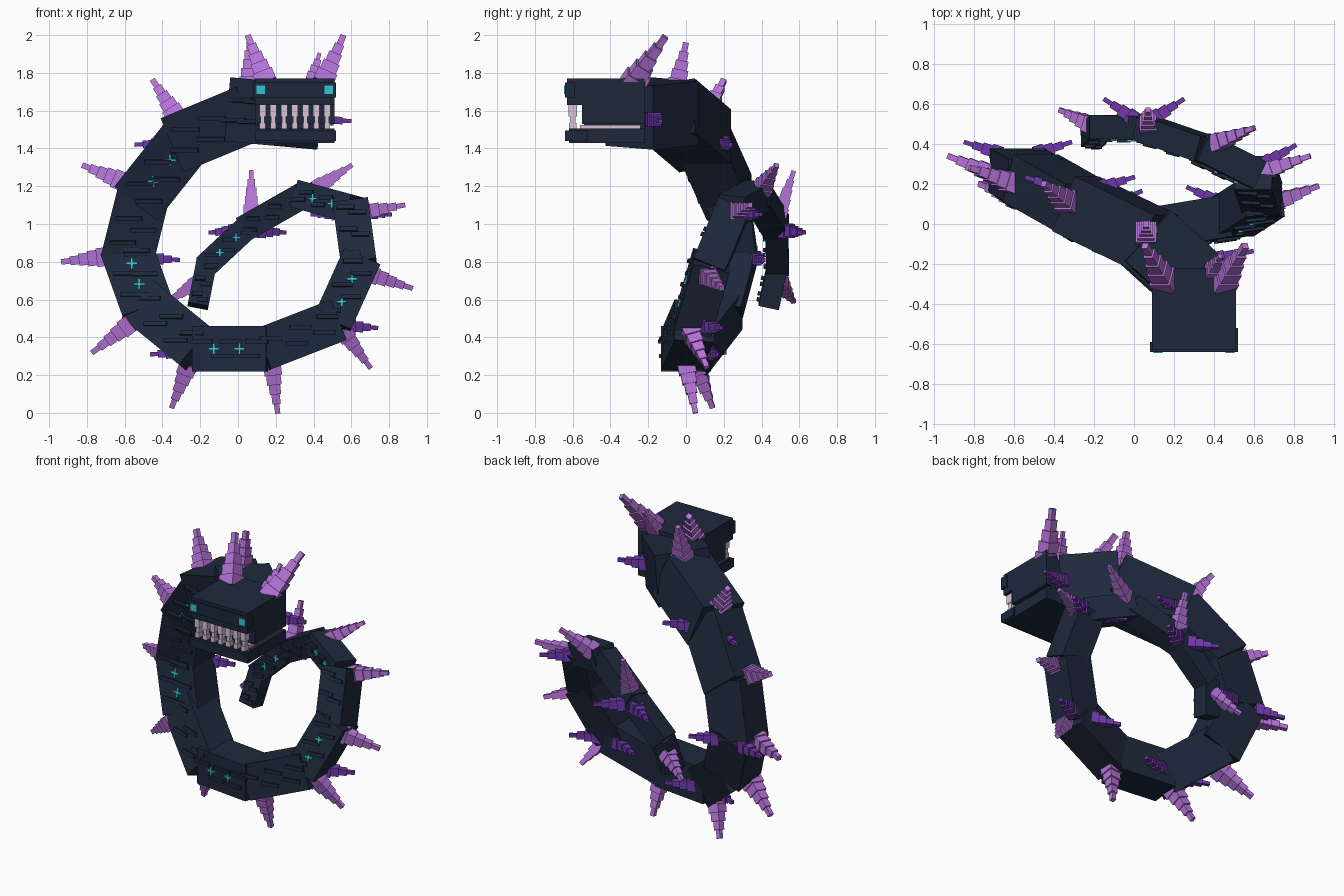
import bpy, bmesh
from mathutils import Matrix, Vector as V

cube = bpy.data.objects.get("Cube")
if cube:
    bpy.data.objects.remove(cube, do_unlink=True)


def material(name, rgb):
    m = bpy.data.materials.new(name)
    m.use_nodes = True
    m.diffuse_color = (*rgb, 1)
    node = next(n for n in m.node_tree.nodes if n.type == "BSDF_PRINCIPLED")
    node.inputs["Base Color"].default_value = (*rgb, 1)
    node.inputs["Roughness"].default_value = 0.8
    return m


NAVY = material("dark navy", (0.013, 0.022, 0.046))
LILAC = material("lilac", (0.46, 0.17, 0.69))
PURPLE = material("deep purple", (0.16, 0.04, 0.41))
CYAN = material("cyan", (0.03, 0.56, 0.66))
IVORY = material("pale pink ivory", (0.70, 0.55, 0.69))
X, Y, Z = V((1, 0, 0)), V((0, 1, 0)), V((0, 0, 1))


def add_box(bm, centre, size, axes=(X, Y, Z)):
    """Add a box with the given centre, size and local axes."""
    m = Matrix([a * s for a, s in zip(axes, size)]).transposed().to_4x4()
    m.translation = V(centre)
    bmesh.ops.create_cube(bm, size=1, matrix=m)


def add_span(bm, x, y, z):
    """Add a world-aligned box from three (low, high) ranges."""
    r = (x, y, z)
    add_box(bm, [(a + b) / 2 for a, b in r], [b - a for a, b in r])


def finish(bm, name, mat):
    bmesh.ops.recalc_face_normals(bm, faces=bm.faces)
    mesh = bpy.data.meshes.new(name)
    bm.to_mesh(mesh)
    bm.free()
    mesh.materials.append(mat)
    obj = bpy.data.objects.new(name, mesh)
    bpy.context.scene.collection.objects.link(obj)


def spike(name, base, tip, width, tiers, mat):
    """Stack of ever thinner boxes from base to tip."""
    base, tip = V(base), V(tip)
    t = (tip - base).normalized()
    side = t.cross(Y).normalized()
    step = (tip - base) / tiers
    bm = bmesh.new()
    for i in range(tiers):
        w = width * (1 - 0.7 * i / (tiers - 1))
        add_box(bm, base + step * (i + 0.5), (step.length * 1.05, w, w),
                (t, side, t.cross(side)))
    finish(bm, name, mat)


# Coiled body: joints from the neck to the tail tip
joints = [V(p) for p in (
    (0.30, -0.28, 1.575), (0.08, -0.08, 1.595), (-0.27, 0.09, 1.45),
    (-0.50, 0.22, 1.16), (-0.58, 0.265, 0.84), (-0.48, 0.19, 0.56),
    (-0.21, 0.02, 0.34), (0.14, -0.02, 0.34), (0.50, 0.04, 0.48),
    (0.64, 0.13, 0.79), (0.60, 0.25, 1.08), (0.34, 0.38, 1.15),
    (0.05, 0.48, 0.985), (-0.17, 0.485, 0.78), (-0.21, 0.44, 0.575))]
# Width and depth of each segment
sections = (
    (0.34, 0.34), (0.31, 0.30), (0.29, 0.25), (0.28, 0.22), (0.28, 0.22),
    (0.26, 0.22), (0.24, 0.22), (0.23, 0.21), (0.21, 0.20), (0.19, 0.18),
    (0.15, 0.15), (0.14, 0.13), (0.13, 0.12), (0.11, 0.11))

for i, (w, d) in enumerate(sections):
    a, b = joints[i], joints[i + 1]
    t = (b - a).normalized()
    n = V((t.z, 0, -t.x)).normalized()
    back = t.cross(n)
    bm = bmesh.new()
    add_box(bm, (a + b) / 2, ((b - a).length + w * 0.18, w, d), (t, n, back))
    finish(bm, f"body_segment_{i + 1}", NAVY)

    # Staggered level slats on the front of the segment
    up = (Z - back * Z.dot(back)).normalized()
    side = up.cross(back)
    bm = bmesh.new()
    for k, f in enumerate((0.08, 0.4, 0.52, 0.8, 0.92)):
        shift = w * (0.16 if k % 2 else -0.16)
        add_box(bm, a.lerp(b, f) - back * d / 2 + n * shift,
                (w * 0.5, 0.022, 0.03), (side, up, back))
    finish(bm, f"belly_slats_{i + 1}", NAVY)

    # Pair of glowing crosses on every other segment
    if i % 2 == 0 and i > 0:
        bm = bmesh.new()
        for f in (0.27, 0.66):
            c = a.lerp(b, f) - back * (d / 2 + 0.004)
            s = 0.03 + w * 0.11
            for size in ((s, 0.012, 0.009), (0.012, s, 0.009)):
                add_box(bm, c, size, (side, up, back))
        finish(bm, f"glow_crosses_{i + 1}", CYAN)

    # Small spikes swept out to both sides of every other joint
    if i % 2 == 0:
        for label, sx in (("left", 1), ("right", -1)):
            start = a + V((sx * w * 0.3, w * 0.3, -0.02))
            tip = a + V((sx * (0.14 + w * 0.46), 0.145, -0.03))
            spike(f"side_spike_{label}_{i + 1}", start, tip, 0.074, 4, PURPLE)

# Large spikes along the outside of the coil
ridge = (
    ((0.06, -0.05, 1.72), (0.06, 0.00, 1.96)),
    ((-0.32, 0.10, 1.56), (-0.45, 0.20, 1.76)),
    ((-0.60, 0.20, 1.22), (-0.82, 0.28, 1.31)),
    ((-0.68, 0.24, 0.83), (-0.93, 0.34, 0.80)),
    ((-0.56, 0.12, 0.48), (-0.77, 0.20, 0.32)),
    ((-0.26, 0.05, 0.26), (-0.35, 0.14, 0.03)),
    ((0.18, 0.00, 0.26), (0.21, 0.05, 0.00)),
    ((0.55, 0.02, 0.44), (0.70, 0.11, 0.24)),
    ((0.68, 0.10, 0.74), (0.92, 0.19, 0.66)),
    ((0.64, 0.26, 1.06), (0.88, 0.34, 1.10)),
    ((0.40, 0.40, 1.18), (0.60, 0.48, 1.31)),
    ((0.07, 0.49, 1.04), (0.07, 0.57, 1.28)),
    ((-0.20, 0.49, 0.70), (-0.37, 0.57, 0.59)))
for i, (base, tip) in enumerate(ridge):
    spike(f"ridge_spike_{i + 1}", base, tip, 0.105 - 0.002 * i, 5, LILAC)

# Horns on the back of the head
for label, sx in (("left", 1), ("right", -1)):
    spike(f"horn_{label}", (0.30 + sx * 0.14, -0.30, 1.73),
          (0.305 + sx * 0.25, -0.11, 1.99), 0.11, 5, LILAC)
spike("small_horn", (0.39, -0.24, 1.75), (0.43, -0.16, 1.90), 0.07, 4, LILAC)

# Head: skull, brow and jaws
bm = bmesh.new()
add_span(bm, (0.09, 0.51), (-0.55, -0.22), (1.53, 1.77))
add_span(bm, (0.09, 0.51), (-0.63, -0.50), (1.63, 1.77))
add_span(bm, (0.13, 0.47), (-0.54, -0.22), (1.45, 1.60))
finish(bm, "skull", NAVY)

bm = bmesh.new()
add_span(bm, (0.08, 0.52), (-0.64, -0.59), (1.67, 1.75))
finish(bm, "brow", NAVY)

bm = bmesh.new()
add_span(bm, (0.10, 0.51), (-0.62, -0.22), (1.43, 1.505))
add_span(bm, (0.09, 0.52), (-0.64, -0.52), (1.44, 1.495))
finish(bm, "lower_jaw", NAVY)

# Teeth in a row, and pale gum strips along both sides
bm = bmesh.new()
for k in range(7):
    x = 0.13 + k * 0.057
    add_box(bm, (x, -0.60, 1.60), (0.034, 0.045, 0.06))
    add_box(bm, (x, -0.60, 1.55), (0.022, 0.03, 0.10))
    add_box(bm, (x, -0.60, 1.52), (0.030, 0.04, 0.03))
finish(bm, "teeth", IVORY)

bm = bmesh.new()
for x in (0.13, 0.47):
    add_box(bm, (x, -0.40, 1.515), (0.03, 0.32, 0.02))
finish(bm, "gum_strips", IVORY)

# Eyes
bm = bmesh.new()
for x in (0.12, 0.48):
    add_box(bm, (x, -0.641, 1.71), (0.045, 0.008, 0.045))
finish(bm, "eyes", CYAN)
